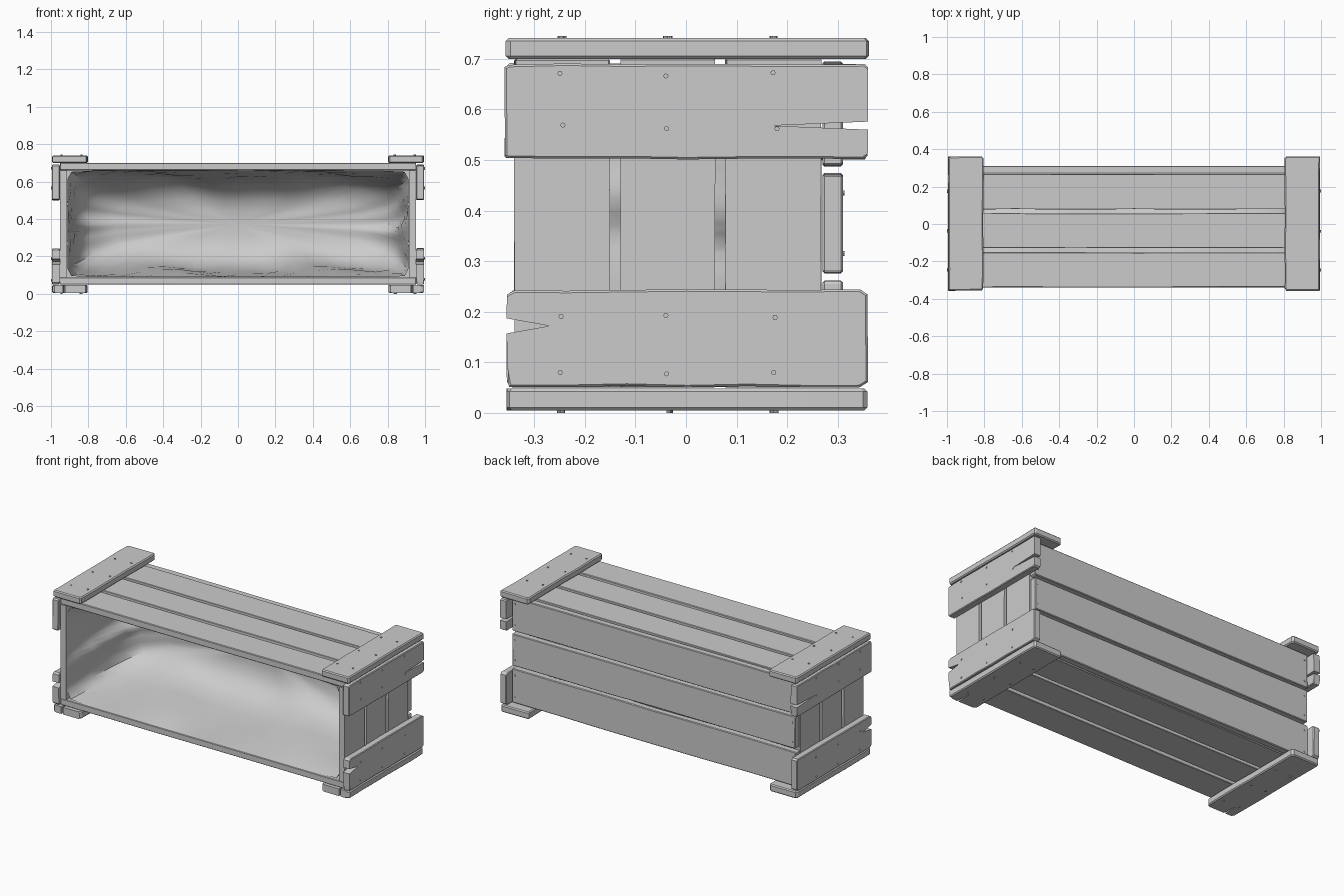
import bpy, bmesh, math, random
from mathutils import Matrix, Vector

if "Cube" in bpy.data.objects:
    bpy.data.objects.remove(bpy.data.objects["Cube"])

random.seed(4)
X, Y, Z = 0, 1, 2


def finish(bm, name, smooth=None):
    bmesh.ops.recalc_face_normals(bm, faces=bm.faces[:])
    mesh = bpy.data.meshes.new(name)
    bm.to_mesh(mesh)
    bm.free()
    ob = bpy.data.objects.new(name, mesh)
    bpy.context.collection.objects.link(ob)
    if smooth:
        bpy.ops.object.select_all(action='DESELECT')
        ob.select_set(True)
        bpy.context.view_layer.objects.active = ob
        bpy.ops.object.shade_smooth_by_angle(angle=math.radians(smooth))
    return ob


def plank(name, lo, hi, along, thick, wob=0.003, chip=0.008, bevel=0.004, cracks=()):
    """Worn board between two corners; cracks are (end, position, depth, opening)."""
    wide = 3 - along - thick
    u0, u1, v0, v1 = lo[along], hi[along], lo[wide], hi[wide]
    r = lambda a: random.uniform(0, a)
    pts = []                                    # (u, v, is_crack)

    def long_side(v, inward, forward):
        n = 7
        row = []
        for i in range(n):
            edge = i in (0, n - 1)
            c = chip * (0.4 + r(1)) if edge else 0
            u = u0 + (u1 - u0) * i / (n - 1)
            u += c if i == 0 else -c if i == n - 1 else 0
            row.append((u, v + inward * r(wob), False))
        pts.extend(row if forward else row[::-1])

    def short_side(u, sign):
        c = chip * 0.9
        a, b = (v0 + c, v1 - c) if sign > 0 else (v1 - c, v0 + c)
        pts.append((u - sign * r(wob), a, False))
        for end, pos, depth, gap in cracks:
            if end == sign:
                g = gap / 2 * sign
                pts.extend([(u, pos - g, True), (u - sign * depth, pos, True),
                            (u, pos + g, True)])
        pts.append((u - sign * r(wob), b, False))

    long_side(v0, 1, True)
    short_side(u1, 1)
    long_side(v1, -1, False)
    short_side(u0, -1)

    bm = bmesh.new()
    layers = []
    for t in (lo[thick], hi[thick]):
        layer = []
        for u, v, _ in pts:
            co = [0, 0, 0]
            co[along], co[wide], co[thick] = u, v, t
            layer.append(bm.verts.new(co))
        bm.faces.new(layer)
        layers.append(layer)
    n = len(pts)
    rims = []
    for i in range(n):
        j = (i + 1) % n
        bm.faces.new((layers[0][i], layers[0][j], layers[1][j], layers[1][i]))
        if not (pts[i][2] or pts[j][2]):
            rims += [bm.edges.get((l[i], l[j])) for l in layers]
    bmesh.ops.recalc_face_normals(bm, faces=bm.faces[:])
    bmesh.ops.bevel(bm, geom=rims, offset=bevel, segments=1, affect='EDGES', clamp_overlap=True)
    return finish(bm, name)


def nails(name, points, axis):
    bm = bmesh.new()
    direction = Vector([1.0 if i == axis else 0.0 for i in range(3)])
    rot = direction.to_track_quat('Z', 'Y').to_matrix().to_4x4()
    for p in points:
        bmesh.ops.create_cone(bm, cap_ends=True, segments=8, radius1=0.005, radius2=0.005,
                              depth=0.012, matrix=Matrix.Translation(p) @ rot)
    return finish(bm, name)


# Lengthwise slats of the top and bottom, upright slats of the two ends
rows = [(-0.34, -0.15), (-0.13, 0.058), (0.077, 0.268)]
for i, (a, b) in enumerate(rows):
    plank(f"top_slat_{i}", (-0.952, a, 0.66), (0.952, b, 0.70), X, Z, chip=0.004)
    plank(f"bottom_slat_{i}", (-0.952, a, 0.05), (0.952, b, 0.088), X, Z, chip=0.004)
    for s, side in ((-1, "left"), (1, "right")):
        x0, x1 = sorted((s * 0.915, s * 0.953))
        plank(f"{side}_end_slat_{i}", (x0, a, 0.088), (x1, b, 0.66), Z, X,
              wob=0.001, chip=0.001, bevel=0.002)

# Back slats
for i, (a, b) in enumerate([(0.05, 0.262), (0.275, 0.475), (0.486, 0.695)]):
    plank(f"back_slat_{i}", (-0.952, 0.27, a), (0.952, 0.31, b), X, Y, wob=0.005)
    nails(f"back_nails_{i}", [(s * 0.93, 0.307, z) for s in (-1, 1)
                              for z in (a + 0.04, b - 0.04)], Y)

# Corner battens with nails on both ends
nail_y = (-0.245, -0.035, 0.175)
jit = lambda: random.uniform(-0.005, 0.005)
for s, side in ((-1, "left"), (1, "right")):
    x0, x1 = sorted((s * 0.953, s * 0.995))
    plank(f"{side}_upper_batten", (x0, -0.36, 0.50), (x1, 0.36, 0.692), Y, X, wob=0.004,
          chip=0.009, cracks=[(1, 0.568, 0.19, 0.016)])
    plank(f"{side}_lower_batten", (x0, -0.355, 0.05), (x1, 0.36, 0.245), Y, X, wob=0.004,
          chip=0.012, cracks=[(-1, 0.172, 0.085, 0.03)])
    nails(f"{side}_batten_nails", [(s * 0.993, y + jit(), z + jit()) for y in nail_y
                                   for z in (0.075, 0.19, 0.565, 0.668)], X)
    x0, x1 = sorted((s * 0.803, s * 0.995))
    plank(f"{side}_top_cap", (x0, -0.358, 0.70), (x1, 0.362, 0.741), Y, Z, wob=0.004,
          chip=0.012, bevel=0.006)
    plank(f"{side}_bottom_cap", (x0, -0.355, 0.005), (x1, 0.36, 0.048), Y, Z, wob=0.004,
          chip=0.014, bevel=0.006, cracks=[(-1, s * 0.93, 0.10, 0.012)])
    for level, z in (("top", 0.739), ("bottom", 0.006)):
        nails(f"{side}_{level}_cap_nails", [(s * x + jit(), y + jit(), z) for y in nail_y
                                            for x in (0.84, 0.945)], Z)

# Soft cloth lining: rounded rectangular rings narrowing towards the back
rings = [(-0.33, 0.912, 0.285, 30, 0.0), (-0.26, 0.906, 0.279, 20, 0.5),
         (-0.13, 0.895, 0.268, 14, 1.0), (0.0, 0.88, 0.255, 10, 1.0),
         (0.12, 0.855, 0.235, 8, 1.0), (0.20, 0.80, 0.19, 6, 1.0),
         (0.24, 0.66, 0.13, 5, 0.6), (0.252, 0.40, 0.07, 4, 0.3)]
N = 72
bm = bmesh.new()
loops = []
for y, w, h, e, k in rings:
    loop = []
    for i in range(N):
        t = 2 * math.pi * i / N
        c, d = math.cos(t), math.sin(t)
        r = (abs(c) ** e + abs(d) ** e) ** (-1 / e)
        fold = k * 0.012 * (math.sin(7 * t + 3 * y) + 0.6 * math.sin(13 * t + 9 * y) - 0.6)
        fold += k * random.uniform(-0.003, 0.002)
        loop.append(bm.verts.new((r * c * (w + fold), y + 0.3 * fold, 0.374 + r * d * (h + fold))))
    loops.append(loop)
for a, b in zip(loops, loops[1:]):
    for i in range(N):
        j = (i + 1) % N
        bm.faces.new((a[i], a[j], b[j], b[i]))
tip = bm.verts.new((0, 0.255, 0.374))
for i in range(N):
    bm.faces.new((loops[-1][i], loops[-1][(i + 1) % N], tip))
lining = finish(bm, "cloth_lining", smooth=40)
for p in lining.data.polygons:
    p.flip()
